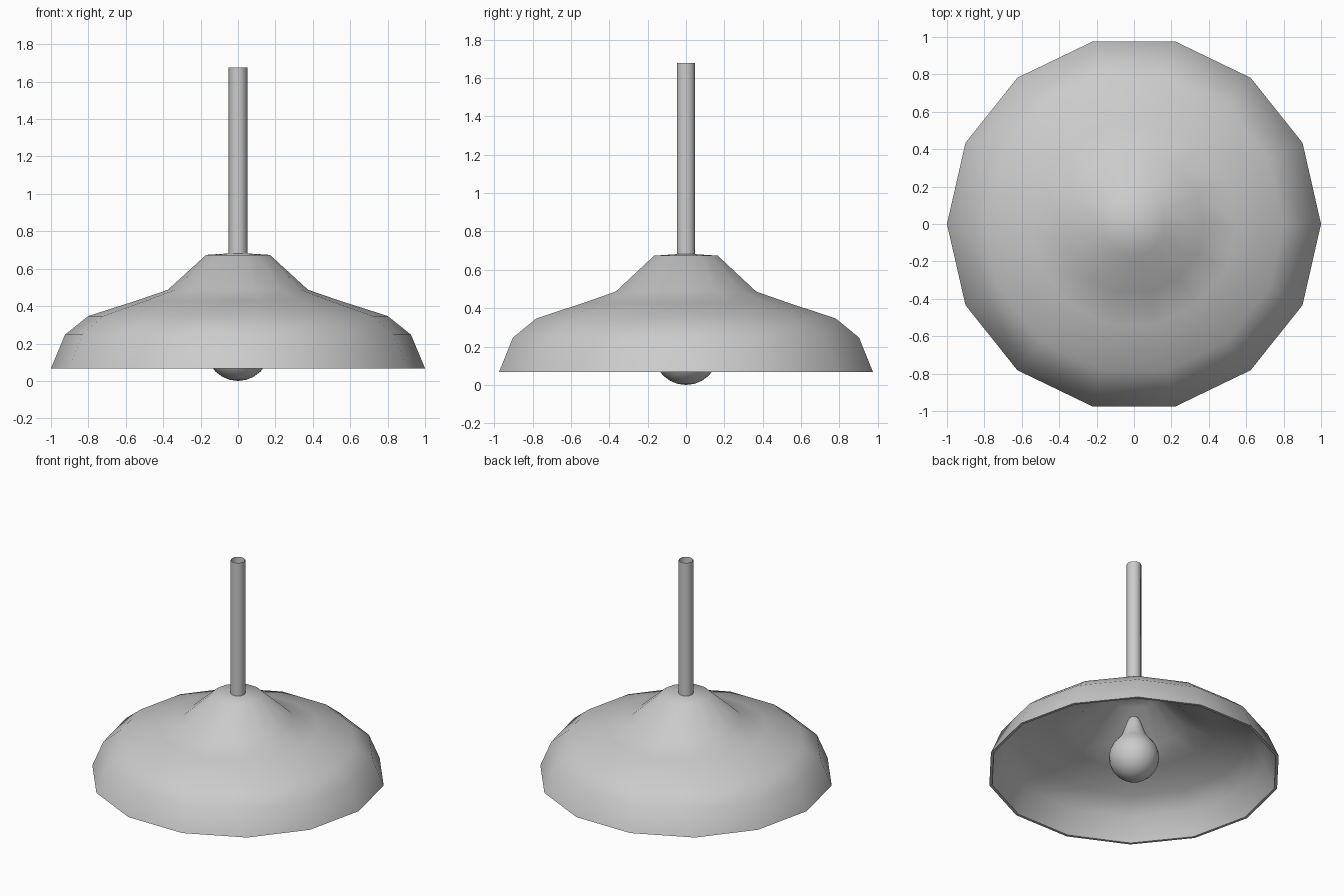
import bpy
from math import cos, sin, tau, radians

if "Cube" in bpy.data.objects:
    bpy.data.objects.remove(bpy.data.objects["Cube"])


def lathe(name, profile, sides):
    """Revolve (radius, z) points about z; radius 0 becomes a pole."""
    verts, faces, rings = [], [], []
    for r, z in profile:
        n = 1 if r == 0 else sides
        rings.append(range(len(verts), len(verts) + n))
        verts += [(r * cos(tau * i / sides), r * sin(tau * i / sides), z) for i in range(n)]
    for a, b in zip(rings, rings[1:]):
        for i in range(sides):
            j = (i + 1) % sides
            quad = [a[i % len(a)], a[j % len(a)], b[j % len(b)], b[i % len(b)]]
            faces.append(list(dict.fromkeys(quad)))
    mesh = bpy.data.meshes.new(name)
    mesh.from_pydata(verts, [], faces)
    mesh.update()
    obj = bpy.data.objects.new(name, mesh)
    bpy.context.collection.objects.link(obj)
    bpy.ops.object.select_all(action='DESELECT')
    obj.select_set(True)
    bpy.context.view_layer.objects.active = obj
    bpy.ops.object.shade_smooth_by_angle(angle=radians(65))
    return obj


# Shade: outer skin from rim to crown, with a thin inner skin
outer = [(1.0, 0.07), (0.925, 0.25), (0.80, 0.35), (0.55, 0.43),
         (0.375, 0.49), (0.17, 0.677), (0, 0.688)]
inner = [(0, 0.668), (0.16, 0.657), (0.365, 0.47), (0.545, 0.41),
         (0.79, 0.33), (0.908, 0.238), (0.98, 0.07)]
lathe("lamp_shade", inner + outer, 14)

# Bulb: round globe tapering into a narrow neck
R, C = 0.17, 0.173
globe = [(R * sin(radians(a)), C - R * cos(radians(a))) for a in range(15, 136, 15)]
neck = [(0.085, 0.34), (0.06, 0.41), (0.043, 0.46), (0.03, 0.48), (0, 0.485)]
lathe("light_bulb", [(0, 0.003)] + globe + neck, 24)

# Hanging rod: open tube standing on the crown
lathe("hanging_rod", [(0.05, 0.675), (0.05, 1.68)], 10)

# Stand the model exactly on z = 0
for obj in bpy.context.scene.objects:
    obj.location.z = -0.003
